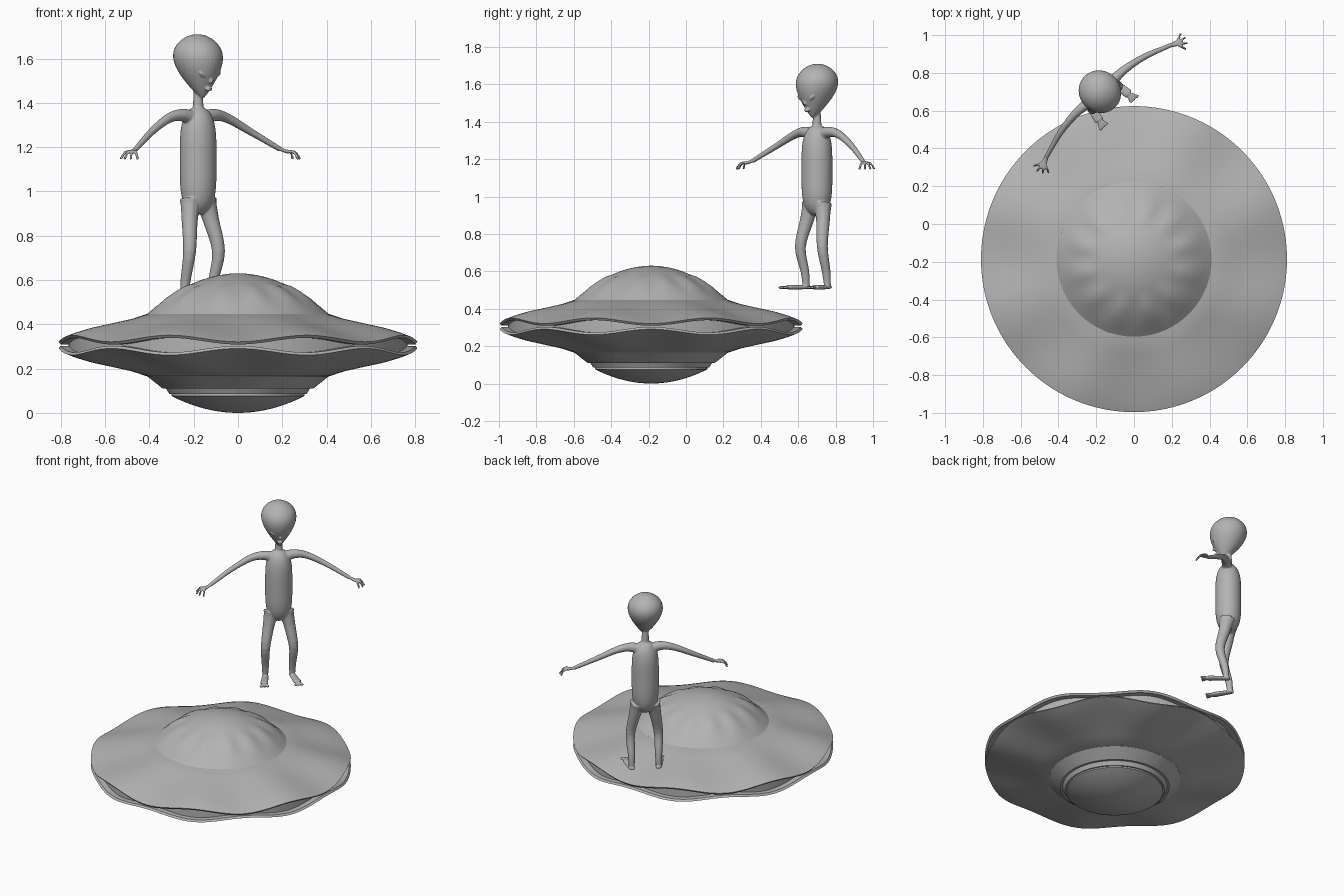
import bpy, bmesh, math
from math import sin, cos, pi, tau
from mathutils import Vector, Matrix

cube = bpy.data.objects.get("Cube")
if cube:
    bpy.data.objects.remove(cube)

grey = bpy.data.materials.new("plain grey")
grey.use_nodes = True
shade = 0.45
colour = (shade, shade, shade, 1)
grey.diffuse_color = colour
grey.node_tree.nodes["Principled BSDF"].inputs["Base Color"].default_value = colour


def finish(bm, name, location, sharp_angle):
    """Turn a bmesh into a grey, smooth shaded object."""
    bmesh.ops.recalc_face_normals(bm, faces=bm.faces)
    mesh = bpy.data.meshes.new(name)
    bm.to_mesh(mesh)
    bm.free()
    mesh.materials.append(grey)
    ob = bpy.data.objects.new(name, mesh)
    bpy.context.collection.objects.link(ob)
    ob.location = location
    bpy.ops.object.select_all(action='DESELECT')
    ob.select_set(True)
    bpy.context.view_layer.objects.active = ob
    bpy.ops.object.shade_smooth_by_angle(angle=math.radians(sharp_angle))
    return ob


def skin_rings(bm, rings):
    """Bridge neighbouring rings of points and close both ends."""
    loops = [[bm.verts.new(point) for point in ring] for ring in rings]
    for lower, upper in zip(loops, loops[1:]):
        for i in range(len(lower)):
            bm.faces.new((lower[i - 1], lower[i], upper[i], upper[i - 1]))
    bm.faces.new(loops[0])
    bm.faces.new(loops[-1])


def circle(count):
    return [(cos(tau * i / count), sin(tau * i / count)) for i in range(count)]


# ---------- saucer ----------
saucer_centre = (0, -0.186, 0)


def lathe(name, profile, lobes=8):
    """Profile rows hold radius, height and the height gained at each lobe."""
    rings = []
    for radius, height, lift in profile:
        ring = []
        for x, y in circle(144):
            wave = 0.5 - 0.5 * cos(lobes * math.atan2(y, x))
            ring.append((radius * x, radius * y, height + lift * wave))
        rings.append(ring)
    bm = bmesh.new()
    skin_rings(bm, rings)
    return finish(bm, name, saucer_centre, 35)


# shallow dome with a faintly rippled band halfway up
dome_radius, dome_base, dome_rise = 0.415, 0.442, 0.188
steps = [1 - i / 10 for i in range(10)] + [0.02]
lathe("upper_dome", [
    (dome_radius * u, dome_base + dome_rise * (1 - u * u),
     0.01 if 0.55 < u < 0.85 else 0) for u in steps], lobes=12)

# scalloped disc: the lower half mirrors the upper one, leaving open mouths at the rim
middle = 0.306
half = [(0.38, 0.14, 0), (dome_radius, 0.14, 0), (0.5, 0.11, 0.01), (0.6, 0.08, 0.02),
        (0.7, 0.05, 0.03), (0.77, 0.03, 0.03), (0.81, 0.015, 0.03),
        (0.8, 0.003, 0.03), (0.765, 0.003, 0.03)]
lathe("hull", [(r, middle + h, lift) for r, h, lift in half]
      + [(r, middle - h, -lift) for r, h, lift in reversed(half)])

lathe("lower_collar", [(0.41, 0.2, 0), (0.41, 0.165, 0), (0.34, 0.11, 0),
                       (0.325, 0.11, 0), (0.31, 0.085, 0)])

bowl_radius, bowl_depth = 0.3, 0.076
lathe("lower_bowl", [(bowl_radius, 0.09, 0)] + [
    (bowl_radius * u, bowl_depth * u * u, 0) for u in steps])

# ---------- standing figure, built facing -y and then turned ----------
fig = bmesh.new()


def solid(bottom, top, radius_rule, depth_rule, offset_rule):
    """Upright rounded form whose rings follow rules of t, from 0 to 1."""
    rings = []
    for i in range(1, 40):
        t = 0.5 - 0.5 * cos(pi * i / 40)
        r, depth, shift = radius_rule(t), depth_rule(t), offset_rule(t)
        z = bottom + (top - bottom) * t
        rings.append([(r * x, shift + r * depth * y, z) for x, y in circle(32)])
    skin_rings(fig, rings)


def limb(points, start, end, flat=1, ease=1):
    """Tapered tube along a smooth curve through the points."""
    pts = [Vector(p) for p in points]
    ext = [2 * pts[0] - pts[1]] + pts + [2 * pts[-1] - pts[-2]]
    path = []
    for a, b, c, d in zip(ext, ext[1:], ext[2:], ext[3:]):
        for t in (0, 0.25, 0.5, 0.75):
            bend = (2 * a - 5 * b + 4 * c - d) * t * t + (3 * b - a - 3 * c + d) * t ** 3
            path.append(b + 0.5 * ((c - a) * t + bend))
    path.append(pts[-1])
    last = len(path) - 1
    rings = []
    for j, centre in enumerate(path):
        along = (path[min(j + 1, last)] - path[max(j - 1, 0)]).normalized()
        guide = Vector((0, 1, 0)) if abs(along.z) > 0.8 else Vector((0, 0, -1))
        side = guide.cross(along).normalized()
        up = side.cross(along) * flat
        r = start + (end - start) * (j / last) ** ease
        rings.append([centre + r * (side * x + up * y) for x, y in circle(12)])
    skin_rings(fig, rings)


def blob(centre, size, turn=0):
    place = Matrix.Translation(centre) @ Matrix.Rotation(turn, 4, 'Y')
    bmesh.ops.create_icosphere(fig, subdivisions=3, radius=1,
                               matrix=place @ Matrix.Diagonal((*size, 1)))


# barrel torso, thin neck and teardrop head with the chin pushed forward
solid(0.895, 1.385, lambda t: 0.085 * math.sqrt(1 - (2 * t - 1) ** 4),
      lambda t: 0.95, lambda t: 0)
limb([(0, 0, 1.36), (0, 0, 1.46)], 0.026, 0.02)
solid(1.418, 1.71, lambda t: 0.11 * math.sqrt(sin(pi * t ** 1.67)),
      lambda t: 1 + 0.15 * (1 - t), lambda t: 0.005 - 0.035 * (1 - t) ** 2)

# nose and lips
limb([(0, -0.086, 1.53), (0, -0.092, 1.49)], 0.004, 0.009)
for lip_height in (1.457, 1.466):
    blob((0, -0.073, lip_height), (0.019, 0.009, 0.005))

for s in (-1, 1):
    # slanted eye under a brow ridge
    blob((s * 0.042, -0.081, 1.525), (0.026, 0.009, 0.009), -s / 2)
    limb([(s * 0.012, -0.092, 1.525), (s * 0.042, -0.09, 1.546),
          (s * 0.075, -0.064, 1.562)], 0.007, 0.004)

    # arm reaching outward, then down and forward to a flat palm
    wrist = Vector((s * 0.44, -0.066, 1.19))
    palm = wrist + Vector((s * 0.03, -0.014, -0.01))
    limb([(s * 0.03, 0, 1.33), (s * 0.1, 0, 1.345), (s * 0.18, 0, 1.33),
          (s * 0.3, -0.02, 1.27), wrist], 0.038, 0.012, ease=0.7)
    limb([wrist, palm], 0.012, 0.016, flat=0.6)

    # four drooping fingers in a fan
    for k in range(4):
        angle = 0.55 * k - 1.25
        reach = 0.058 * Vector((s * cos(angle), sin(angle), 0))
        droop = Vector((0, 0, -0.035))
        limb([palm, palm + 0.6 * reach + 0.1 * droop, palm + reach + droop], 0.008, 0.006)

    # slightly bowed leg
    ankle = Vector((s * 0.085, 0, 0.515))
    limb([(s * 0.045, 0, 0.96), (s * 0.065, -0.015, 0.87), (s * 0.088, -0.04, 0.73),
          (s * 0.085, -0.01, 0.6), ankle], 0.052, 0.018, ease=0.6)

    # long flat foot with three toes
    ball = ankle + Vector((s * 0.02, -0.11, 0))
    limb([ankle + Vector((0, 0.022, 0)), ankle, ball], 0.016, 0.026, flat=0.5)
    for spread in (-1, 0, 1):
        toe = Vector((s * (0.004 + 0.024 * spread), -0.045, -0.002))
        limb([ball, ball + toe], 0.012, 0.009, flat=0.8)

figure = finish(fig, "standing_figure", (-0.18, 0.7, 0), 180)
figure.rotation_euler.z = math.radians(42)

# fuse the parts into one soft skin
fuse = figure.modifiers.new("fuse", 'REMESH')
fuse.mode = 'VOXEL'
fuse.voxel_size = 0.0045
fuse.use_smooth_shade = True
soft = figure.modifiers.new("soften", 'SMOOTH')
soft.iterations = 4
